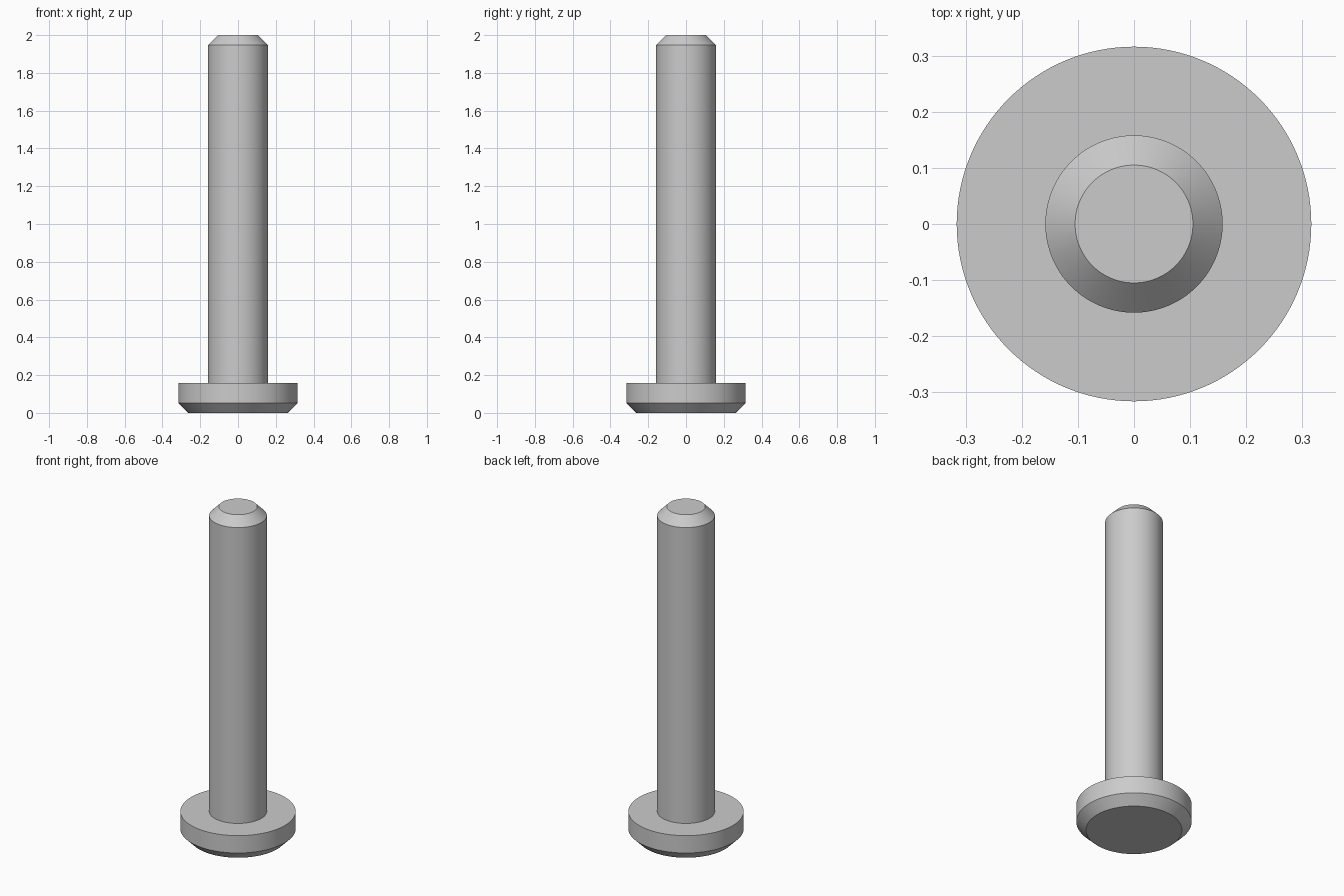
import bpy, bmesh, math

cube = bpy.data.objects.get("Cube")
if cube:
    bpy.data.objects.remove(cube, do_unlink=True)

# Plain grey metal
grey = bpy.data.materials.new("grey_metal")
grey.use_nodes = True
colour = (0.6, 0.6, 0.6, 1)
grey.diffuse_color = colour
grey.node_tree.nodes["Principled BSDF"].inputs["Base Color"].default_value = colour

SIDES = 128


def lathe(name, profile):
    """Revolve (radius, height) points around z and cap both ends."""
    bm = bmesh.new()
    rings = []
    for r, z in profile:
        angles = [math.tau * i / SIDES for i in range(SIDES)]
        rings.append([bm.verts.new((r * math.cos(a), r * math.sin(a), z)) for a in angles])
    for low, high in zip(rings, rings[1:]):
        for i in range(SIDES):
            j = (i + 1) % SIDES
            bm.faces.new((low[i], low[j], high[j], high[i]))
    bm.faces.new(rings[0][::-1])
    bm.faces.new(rings[-1])
    mesh = bpy.data.meshes.new(name)
    bm.to_mesh(mesh)
    bm.free()
    mesh.materials.append(grey)
    obj = bpy.data.objects.new(name, mesh)
    bpy.context.collection.objects.link(obj)
    bpy.ops.object.select_all(action="DESELECT")
    obj.select_set(True)
    bpy.context.view_layer.objects.active = obj
    bpy.ops.object.shade_smooth_by_angle(angle=math.radians(30))
    return obj


# One solid pin: chamfered head, shoulder, long shaft, chamfered tip
HEAD, SHAFT, STEP = 0.316, 0.158, 0.053
lathe("headed_pin", [
    (HEAD - STEP, 0), (HEAD, STEP), (HEAD, 0.158),
    (SHAFT, 0.158), (SHAFT, 2 - STEP), (SHAFT - STEP, 2),
])
